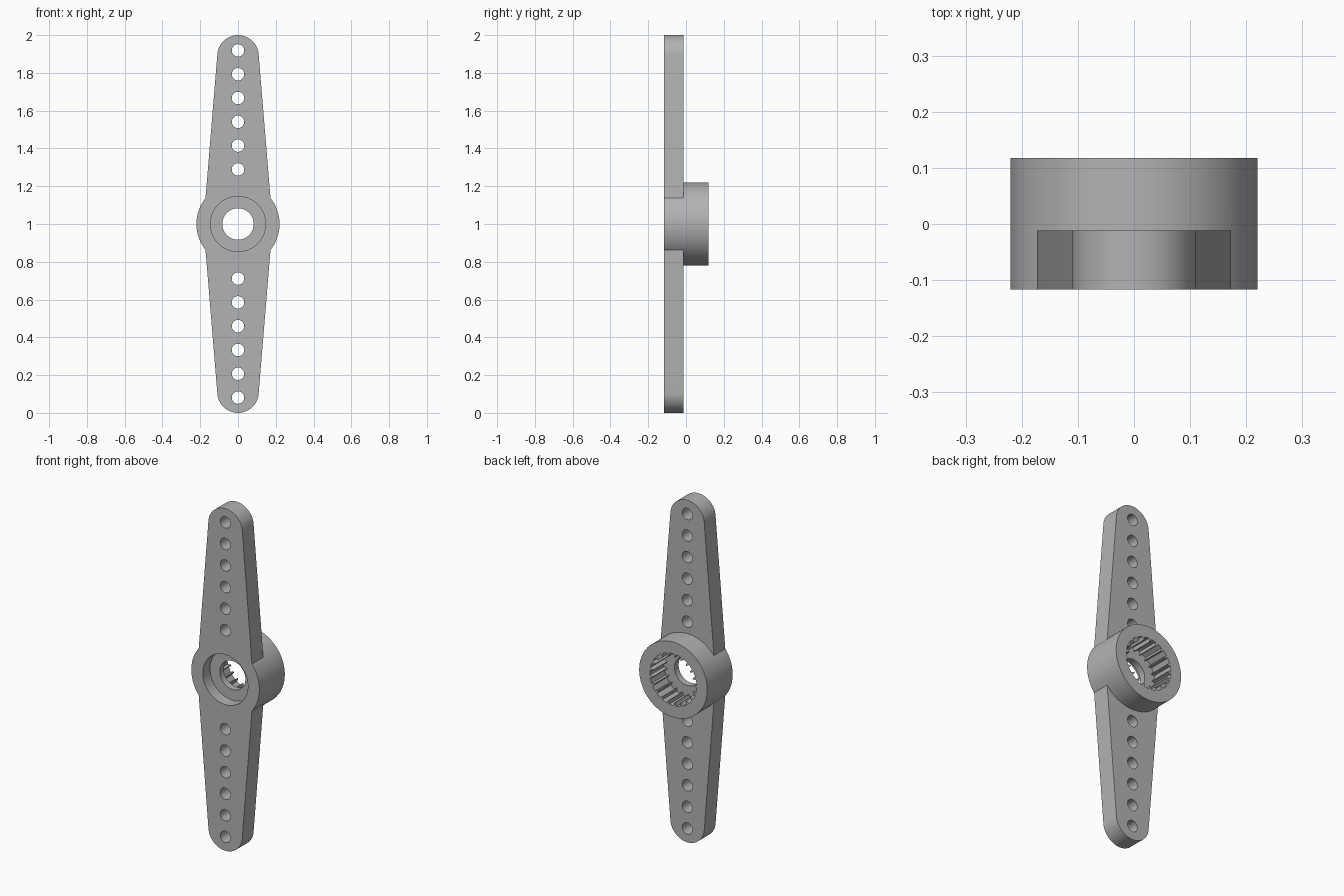
import bpy, bmesh
from math import sin, cos, pi, sqrt, radians

if "Cube" in bpy.data.objects:
    bpy.data.objects.remove(bpy.data.objects["Cube"])

FRONT, ARM_BACK, BACK = -0.117, -0.012, 0.118
HUB_R, TIP_R, ROOT_X = 0.22, 0.11, 0.172
CZ = 1.0

grey = bpy.data.materials.new("grey_plastic")
grey.use_nodes = True
colour = (0.45, 0.45, 0.45, 1)
grey.diffuse_color = colour
grey.node_tree.nodes["Principled BSDF"].inputs["Base Color"].default_value = colour


def prism(name, outline, y0, y1):
    """Extrude an (x, z) outline along y."""
    bm = bmesh.new()
    face = bm.faces.new([bm.verts.new((x, y0, z)) for x, z in outline])
    top = bmesh.ops.extrude_face_region(bm, geom=[face])["geom"]
    for v in top:
        if isinstance(v, bmesh.types.BMVert):
            v.co.y = y1
    bmesh.ops.recalc_face_normals(bm, faces=bm.faces)
    mesh = bpy.data.meshes.new(name)
    bm.to_mesh(mesh)
    bm.free()
    mesh.materials.append(grey)
    obj = bpy.data.objects.new(name, mesh)
    bpy.context.collection.objects.link(obj)
    return obj


def arc(r, z, start=0, end=2 * pi, n=64, closed=True):
    count = n if closed else n + 1
    angles = [start + (end - start) * i / n for i in range(count)]
    return [(r * cos(a), z + r * sin(a)) for a in angles]


def combine(target, other, operation):
    mod = target.modifiers.new(other.name, "BOOLEAN")
    mod.object, mod.operation, mod.solver = other, operation, "EXACT"
    bpy.context.view_layer.objects.active = target
    bpy.ops.object.modifier_apply(modifier=mod.name)
    bpy.data.objects.remove(other)


# Tapered double arm with rounded tips
root_z = sqrt(HUB_R ** 2 - ROOT_X ** 2)
tip = arc(TIP_R, 1 - TIP_R, 0, pi, 32, closed=False)
half = [(ROOT_X, root_z)] + tip + [(-ROOT_X, root_z)]
outline = [(x, CZ + z) for x, z in half] + [(-x, CZ - z) for x, z in half]
horn = prism("servo_horn", outline, FRONT, ARM_BACK)

# Round hub standing out at the back
combine(horn, prism("hub", arc(HUB_R, CZ, n=96), FRONT, BACK), "UNION")

# Screw recess, through hole and splined socket
combine(horn, prism("screw_recess", arc(0.146, CZ), FRONT - 0.1, -0.05), "DIFFERENCE")
combine(horn, prism("shaft_hole", arc(0.083, CZ), -0.2, 0.2), "DIFFERENCE")
TEETH = 21
spline = []
for i in range(TEETH):
    for step, r in ((-0.32, 0.152), (0.32, 0.152), (0.44, 0.132), (0.56, 0.132)):
        a = 2 * pi * (i + step) / TEETH
        spline.append((r * cos(a), CZ + r * sin(a)))
combine(horn, prism("spline_socket", spline, ARM_BACK, BACK + 0.1), "DIFFERENCE")

# Row of linkage holes along each arm
for side in (1, -1):
    for k in range(6):
        z = CZ + side * (0.289 + 0.126 * k)
        combine(horn, prism("link_hole", arc(0.033, z, n=32), -0.2, 0.2), "DIFFERENCE")

bpy.ops.object.select_all(action="DESELECT")
horn.select_set(True)
bpy.context.view_layer.objects.active = horn
bpy.ops.object.shade_smooth_by_angle(angle=radians(25))
